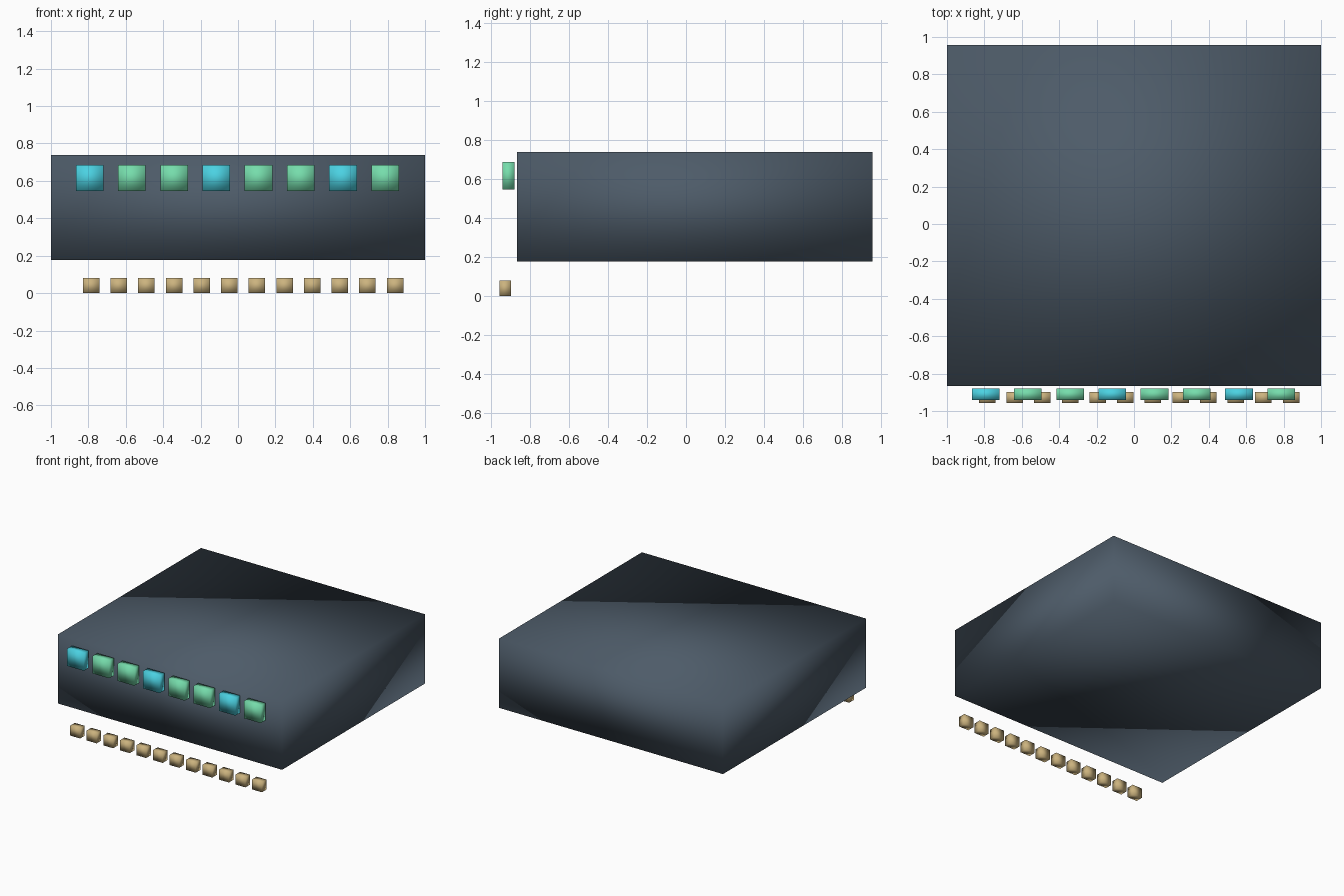
import bpy

default = bpy.data.objects.get("Cube")
if default:
    bpy.data.objects.remove(default, do_unlink=True)


def material(name, rgb):
    mat = bpy.data.materials.new(name)
    mat.use_nodes = True
    mat.diffuse_color = (*rgb, 1)
    mat.node_tree.nodes["Principled BSDF"].inputs["Base Color"].default_value = (*rgb, 1)
    return mat


def smooth_box(name, low, high, mat):
    """Box between two corners, shaded smooth across its edges."""
    centre = [(a + b) / 2 for a, b in zip(low, high)]
    bpy.ops.mesh.primitive_cube_add(size=1, location=centre)
    obj = bpy.context.object
    obj.name = name
    obj.scale = [b - a for a, b in zip(low, high)]
    bpy.ops.object.transform_apply(location=False, rotation=False, scale=True)
    bpy.ops.object.shade_smooth()
    obj.data.materials.append(mat)
    return obj


slate = material("dark_slate", (0.075, 0.105, 0.14))
cyan = material("cyan", (0.07, 0.64, 0.76))
green = material("mint_green", (0.18, 0.72, 0.41))
tan = material("tan", (0.6, 0.45, 0.21))

# Main slab
smooth_box("body", (-1, -0.866, 0.178), (1, 0.957, 0.738), slate)

# Row of square lamps near the top of the front
for i in range(8):
    x = -0.793 + i * 0.2257
    smooth_box(f"lamp_{i + 1}", (x - 0.074, -0.941, 0.546), (x + 0.074, -0.88, 0.686),
               cyan if i % 3 == 0 else green)

# Row of small blocks below the front edge
for i in range(12):
    x = -0.785 + i * 0.1477
    smooth_box(f"block_{i + 1}", (x - 0.044, -0.957, 0), (x + 0.044, -0.898, 0.08), tan)
